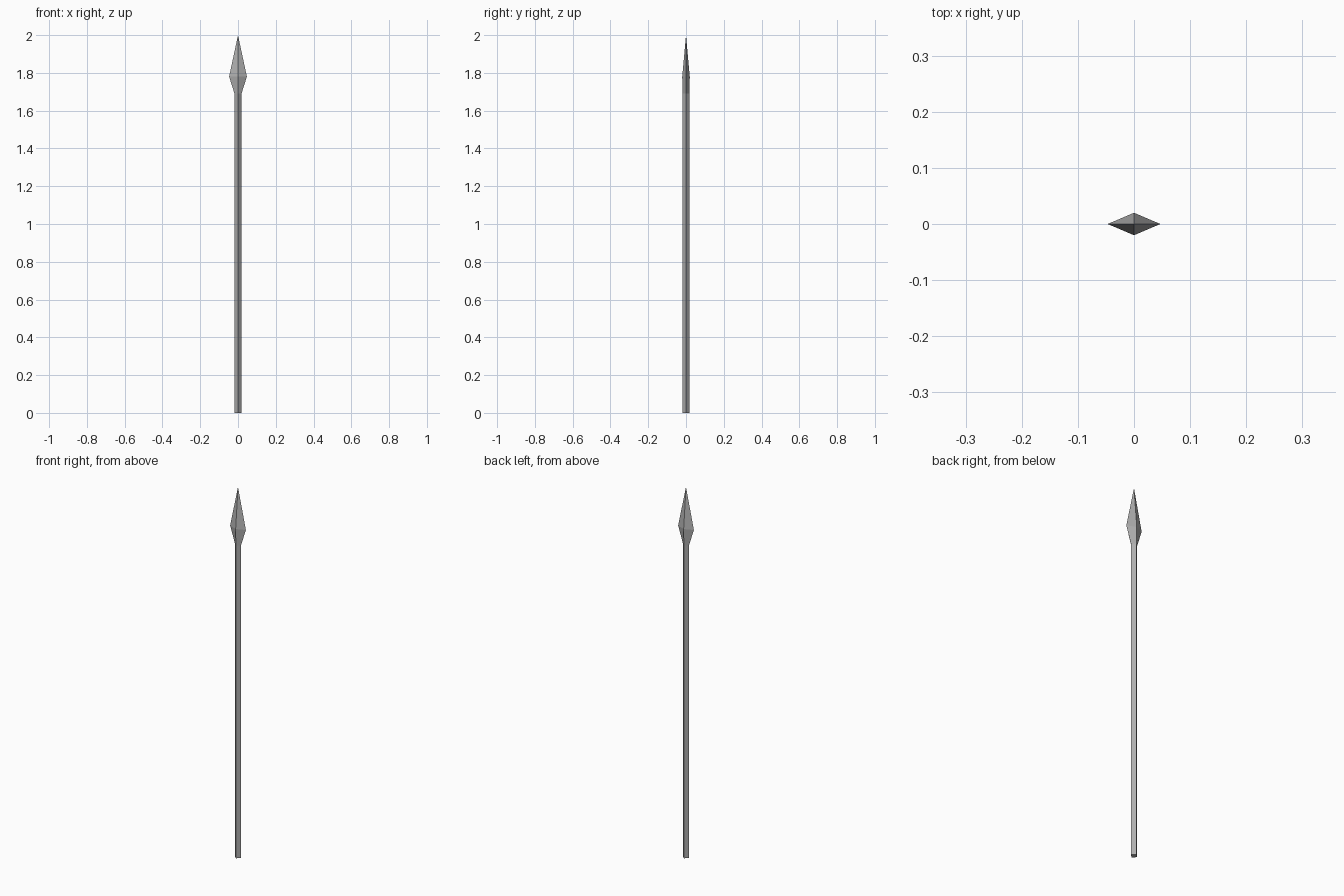
import bpy, bmesh
from math import cos, sin, tau

if "Cube" in bpy.data.objects:
    bpy.data.objects.remove(bpy.data.objects["Cube"])

# Dark grey used for the whole spear
dark_grey = bpy.data.materials.new("dark_grey")
dark_grey.diffuse_color = (0.43, 0.43, 0.43, 1)
dark_grey.use_nodes = True
dark_grey.node_tree.nodes["Principled BSDF"].inputs["Base Color"].default_value = dark_grey.diffuse_color


def loft(name, rings, sides=4, cap_top=True, cap_bottom=True):
    """Join stacked elliptical rings (rx, ry, z); a zero-size ring becomes a point."""
    bm = bmesh.new()
    loops = []
    for rx, ry, z in rings:
        if rx == 0:
            loops.append([bm.verts.new((0, 0, z))] * sides)
        else:
            loops.append([bm.verts.new((rx * cos(tau * i / sides), ry * sin(tau * i / sides), z))
                          for i in range(sides)])
    for a, b in zip(loops, loops[1:]):
        for i in range(sides):
            j = (i + 1) % sides
            bm.faces.new(list(dict.fromkeys((a[i], a[j], b[j], b[i]))))
    if cap_bottom:
        bm.faces.new(loops[0][::-1])
    if cap_top:
        bm.faces.new(loops[-1])
    mesh = bpy.data.meshes.new(name)
    bm.to_mesh(mesh)
    bm.free()
    mesh.materials.append(dark_grey)
    obj = bpy.data.objects.new(name, mesh)
    bpy.context.collection.objects.link(obj)
    return obj


# Long four-sided pole, edges facing front and sides, open where the head sits
joint = (0.0185, 0.0185, 1.69)
loft("shaft", [(0.0185, 0.0185, 0), joint], cap_top=False)

# Flattened diamond blade with a short lower taper and a long point
loft("spear_head", [joint, (0.047, 0.02, 1.78), (0, 0, 2.0)],
     cap_top=False, cap_bottom=False)
